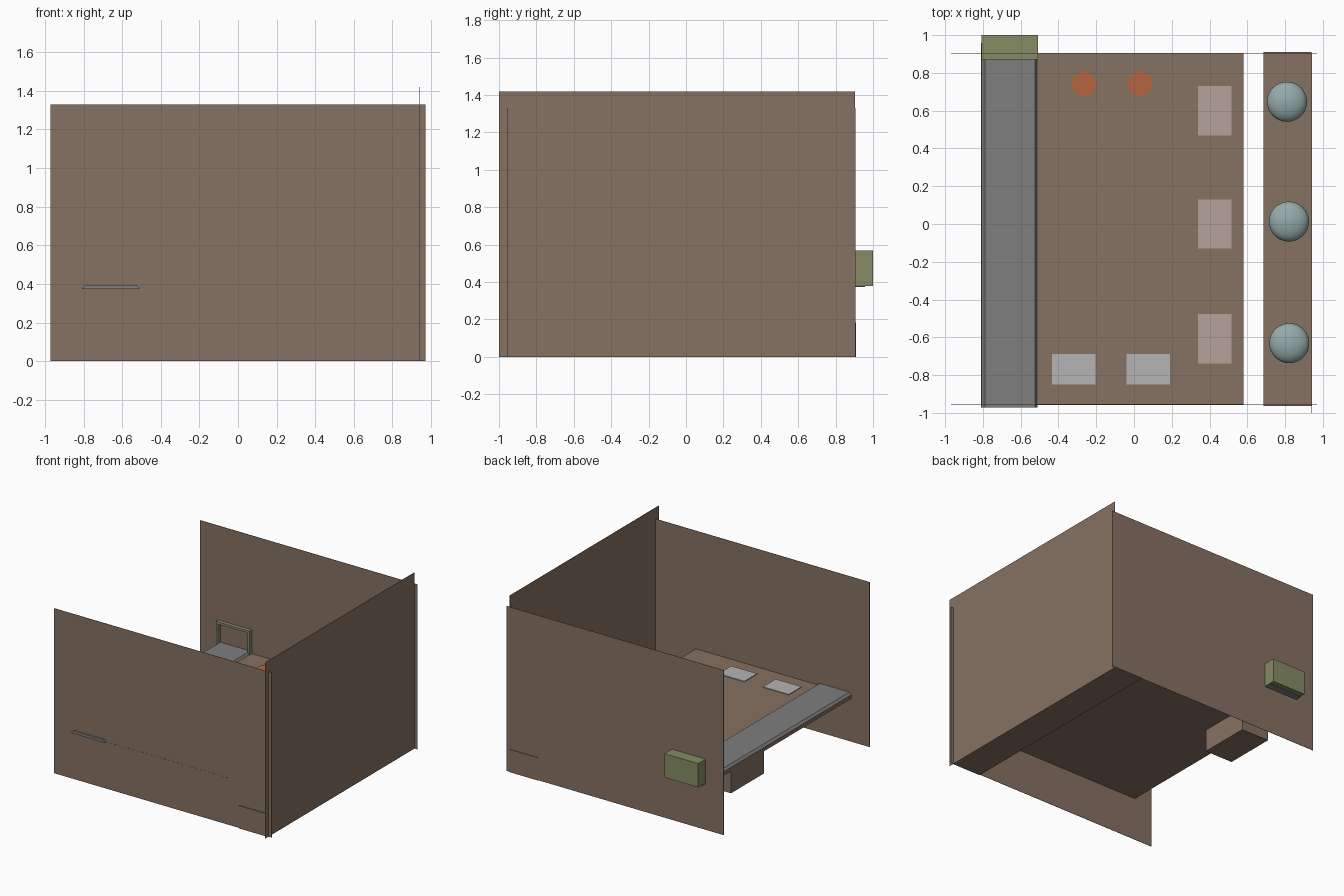
import bpy, bmesh, math

if "Cube" in bpy.data.objects:
    bpy.data.objects.remove(bpy.data.objects["Cube"])


def mat(name, rgb):
    m = bpy.data.materials.new(name)
    m.diffuse_color = (*rgb, 1)
    m.use_nodes = True
    m.node_tree.nodes["Principled BSDF"].inputs["Base Color"].default_value = m.diffuse_color
    return m


WOOD = mat("wood", (0.24, 0.165, 0.122))
GREEN = mat("green", (0.24, 0.26, 0.13))
BELT = mat("belt_grey", (0.21, 0.21, 0.21))
PINK = mat("pink", (0.46, 0.36, 0.33))
PALE = mat("pale_grey", (0.46, 0.46, 0.46))
ORANGE = mat("orange", (0.46, 0.13, 0.05))
TEAL = mat("teal", (0.30, 0.40, 0.40))


def finish(bm, name, material):
    me = bpy.data.meshes.new(name)
    bmesh.ops.recalc_face_normals(bm, faces=bm.faces)
    bm.to_mesh(me)
    bm.free()
    me.materials.append(material)
    ob = bpy.data.objects.new(name, me)
    bpy.context.collection.objects.link(ob)
    return ob


def add_box(bm, x, y, z):
    vs = bmesh.ops.create_cube(bm, size=1)["verts"]
    for v in vs:
        v.co = [(a + b) / 2 + c * (b - a) for (a, b), c in zip((x, y, z), v.co)]


def box(name, material, *ranges):
    bm = bmesh.new()
    for r in ranges:
        add_box(bm, *r)
    return finish(bm, name, material)


# Thin walls around three sides
T = 0.002
box("front_wall", WOOD, ((-0.97, 0.97), (-0.956, -0.956 + T), (0, 1.33)))
box("back_wall", WOOD, ((-0.97, 0.97), (0.903, 0.903 + T), (0, 1.33)))
box("right_wall", WOOD, ((0.94, 0.94 + T), (-1, 0.903), (0, 1.42)))

# Bench, table slab and the box hung beneath the table
box("bench", WOOD, ((0.685, 0.94), (-0.963, 0.91), (0, 0.183)))
box("table", WOOD, ((-0.81, 0.58), (-0.957, 0.905), (0.35, 0.378)))
box("under_table_box", WOOD, ((-0.808, -0.56), (0.16, 0.58), (0.17, 0.35)))

# Conveyor belt: bevelled trapezoid section running front to back
bm = bmesh.new()
profile = [(-0.81, 0.374), (-0.51, 0.374), (-0.525, 0.395), (-0.79, 0.395)]
face = bm.faces.new([bm.verts.new((x, -0.972, z)) for x, z in profile])
ext = bmesh.ops.extrude_face_region(bm, geom=[face])["geom"]
bmesh.ops.translate(bm, vec=(0, 1.93, 0),
                    verts=[g for g in ext if isinstance(g, bmesh.types.BMVert)])
finish(bm, "conveyor_belt", BELT)

# Tunnel hood where the belt passes through the back wall
y, z = (0.872, 1.0), (0.378, 0.57)
box("belt_tunnel", GREEN,
    ((-0.808, -0.79), y, z),
    ((-0.526, -0.508), y, z),
    ((-0.79, -0.526), y, (0.552, 0.57)),
    ((-0.79, -0.526), (0.905, 1.0), (0.378, 0.39)),
    ((-0.79, -0.526), (0.985, 1.0), z))

# Flat place mats on the table
top = (0.378, 0.384)
for i, cy in enumerate((0.6, 0.0, -0.607)):
    box(f"side_mat_{i}", PINK, ((0.34, 0.517), (cy - 0.131, cy + 0.131), top))
for i, cx in enumerate((-0.32, 0.076)):
    box(f"front_mat_{i}", PALE, ((cx - 0.115, cx + 0.115), (-0.85, -0.688), top))

# Round coasters
for i, cx in enumerate((-0.266, 0.033)):
    bpy.ops.mesh.primitive_cylinder_add(vertices=32, radius=0.066, depth=0.006,
                                        location=(cx, 0.743, 0.381))
    ob = bpy.context.object
    ob.name = f"coaster_{i}"
    ob.data.materials.append(ORANGE)

# Round cushions on the bench
for i, (cx, cy) in enumerate(((0.81, 0.647), (0.82, 0.013), (0.822, -0.631))):
    bpy.ops.mesh.primitive_uv_sphere_add(segments=32, ring_count=16, radius=0.106,
                                         location=(cx, cy, 0.215))
    ob = bpy.context.object
    ob.name = f"cushion_{i}"
    ob.scale.z = 0.55
    ob.data.materials.append(TEAL)
    bpy.ops.object.shade_smooth_by_angle()
